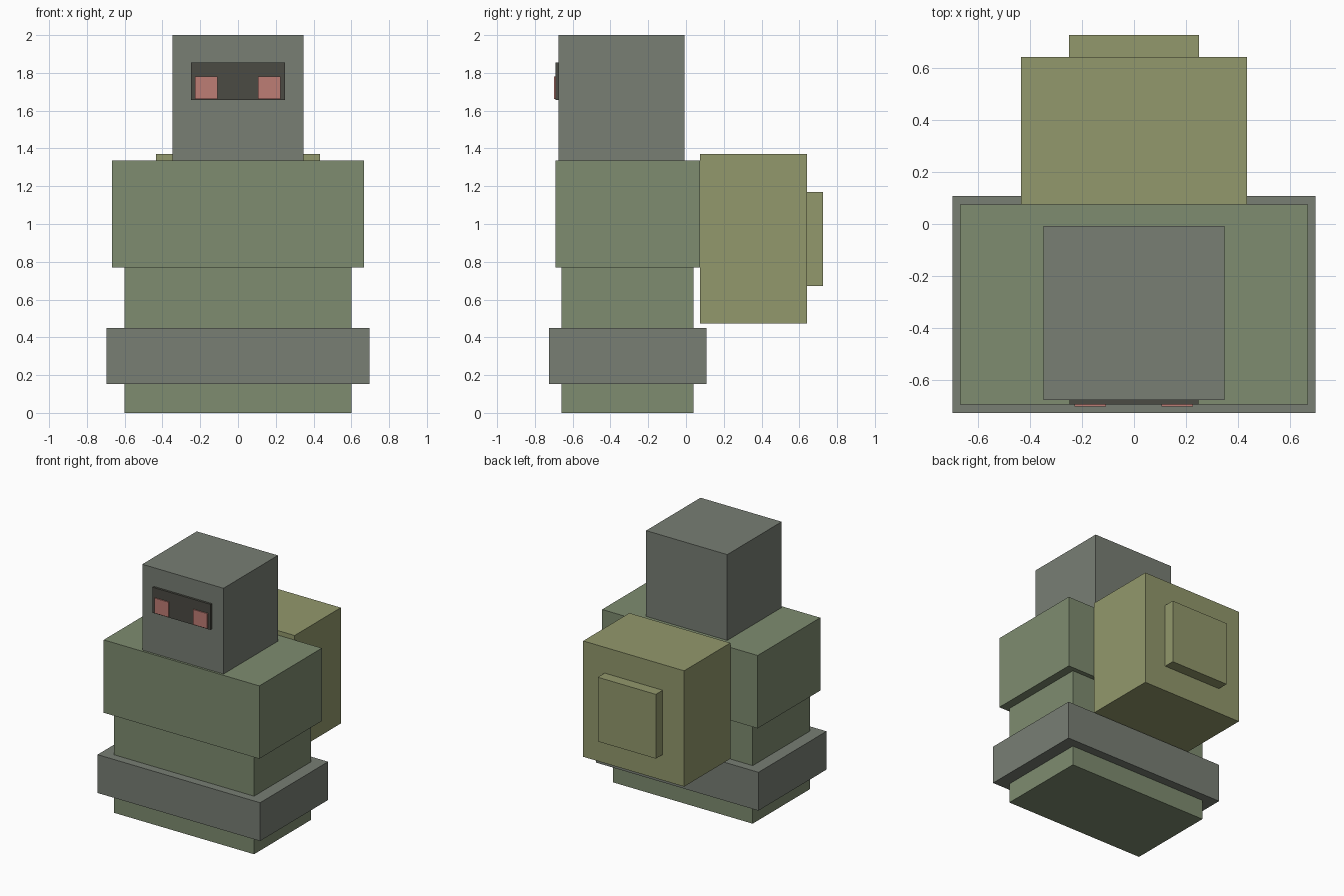
import bpy

if "Cube" in bpy.data.objects:
    bpy.data.objects.remove(bpy.data.objects["Cube"])


def material(name, rgb):
    m = bpy.data.materials.new(name)
    m.diffuse_color = (*rgb, 1.0)
    m.use_nodes = True
    m.node_tree.nodes["Principled BSDF"].inputs["Base Color"].default_value = m.diffuse_color
    return m


GREEN = material("sage green", (0.209, 0.262, 0.162))
GREY = material("stone grey", (0.188, 0.209, 0.175))
OLIVE = material("olive", (0.288, 0.314, 0.150))
DARK = material("dark visor", (0.070, 0.069, 0.056))
RED = material("dusty red", (0.515, 0.205, 0.178))


def box(name, x, y, z, mat):
    """Axis-aligned box from (min, max) ranges."""
    spans = (x, y, z)
    bpy.ops.mesh.primitive_cube_add(size=1, location=[(a + b) / 2 for a, b in spans])
    ob = bpy.context.object
    ob.name = name
    ob.scale = [b - a for a, b in spans]
    bpy.ops.object.transform_apply(location=False, rotation=False, scale=True)
    ob.data.materials.append(mat)
    return ob


# Body
box("lower_body", (-0.6, 0.6), (-0.66, 0.04), (0, 0.78), GREEN)
box("belt", (-0.697, 0.697), (-0.725, 0.108), (0.153, 0.45), GREY)
box("chest", (-0.667, 0.667), (-0.692, 0.075), (0.77, 1.335), GREEN)

# Head with visor and eyes
box("head", (-0.348, 0.348), (-0.675, -0.008), (1.33, 2.0), GREY)
box("visor", (-0.248, 0.248), (-0.692, -0.67), (1.657, 1.855), DARK)
for side, cx in (("left", -0.168), ("right", 0.166)):
    box(side + "_eye", (cx - 0.06, cx + 0.06), (-0.7, -0.691), (1.663, 1.78), RED)

# Backpack with rear pocket
box("backpack", (-0.433, 0.433), (0.075, 0.641), (0.472, 1.37), OLIVE)
box("backpack_pocket", (-0.249, 0.249), (0.635, 0.725), (0.672, 1.17), OLIVE)
